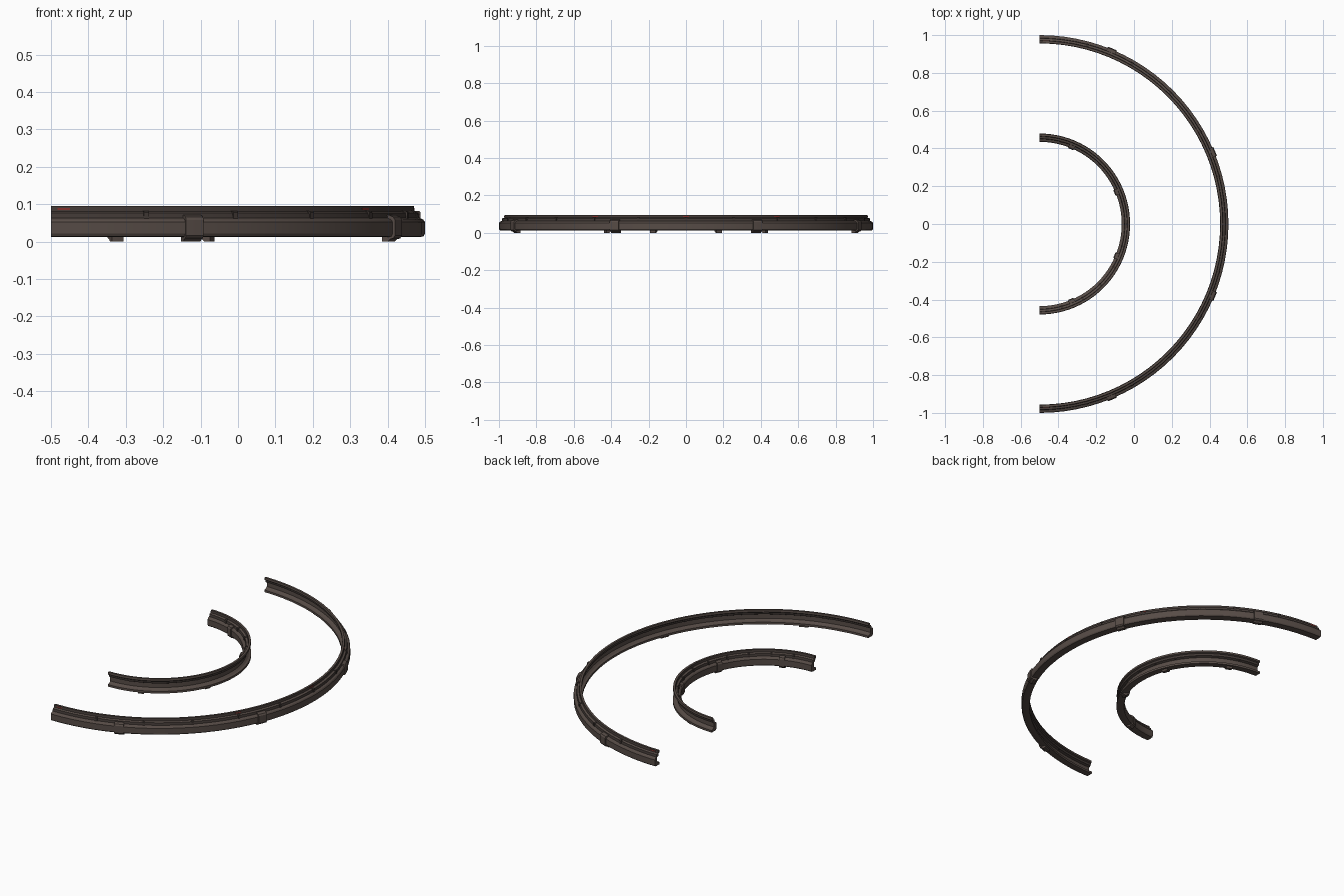
import bpy, bmesh, math

if "Cube" in bpy.data.objects:
    bpy.data.objects.remove(bpy.data.objects["Cube"])

CX = -0.5  # both rails curve around this point on x


def material(name, rgb):
    m = bpy.data.materials.new(name)
    m.diffuse_color = (*rgb, 1)
    m.use_nodes = True
    m.node_tree.nodes["Principled BSDF"].inputs["Base Color"].default_value = m.diffuse_color
    return m


BROWN = material("brown metal", (0.095, 0.072, 0.062))
DARK = material("dark brown metal", (0.055, 0.042, 0.037))
RED = material("dull red", (0.22, 0.03, 0.025))

# Cross-sections (radius, height) of the outer rail; the inner rail mirrors them
RAIL = [(0.985, 0.012), (0.996, 0.014), (1.0, 0.021), (1.0, 0.052), (0.995, 0.059),
        (0.985, 0.063), (0.983, 0.077), (0.972, 0.081), (0.970, 0.095),
        (0.958, 0.095), (0.957, 0.083), (0.964, 0.078), (0.966, 0.066),
        (0.978, 0.060), (0.978, 0.036), (0.968, 0.027), (0.956, 0.024), (0.956, 0.012)]
CLAMP = [(0.968, 0.000), (0.985, 0.000), (0.991, 0.006), (1.001, 0.009), (1.006, 0.016),
         (1.006, 0.058), (1.001, 0.066), (0.988, 0.071), (0.980, 0.071), (0.980, 0.058),
         (0.994, 0.055), (0.994, 0.018), (0.986, 0.013), (0.968, 0.013)]
RIB = [(0.970, 0.062), (0.988, 0.062), (0.988, 0.078), (0.984, 0.082), (0.970, 0.082)]
LAMP = [(0.966, 0.085), (0.9722, 0.085), (0.9719, 0.090), (0.966, 0.090)]


def sweep(name, profile, spans, steps, mirrored, mats, dark_rule=None):
    """Sweep a closed profile around the centre over each (start, end) span in degrees."""
    bm = bmesh.new()
    pts = [(1.435 - r, z) for r, z in profile] if mirrored else profile
    k = len(pts)
    for a0, a1 in spans:
        rings = []
        for i in range(steps + 1):
            a = math.radians(a0 + (a1 - a0) * i / steps)
            rings.append([bm.verts.new((CX + r * math.cos(a), r * math.sin(a), z)) for r, z in pts])
        for p, q in zip(rings, rings[1:]):
            for j in range(k):
                f = bm.faces.new((p[j], p[(j + 1) % k], q[(j + 1) % k], q[j]))
                if dark_rule and dark_rule(j):
                    f.material_index = 1
        bm.faces.new(rings[0][::-1])
        bm.faces.new(rings[-1])
    bmesh.ops.recalc_face_normals(bm, faces=bm.faces)
    me = bpy.data.meshes.new(name)
    bm.to_mesh(me)
    bm.free()
    for m in mats:
        me.materials.append(m)
    ob = bpy.data.objects.new(name, me)
    bpy.context.collection.objects.link(ob)
    bpy.context.view_layer.objects.active = ob
    ob.select_set(True)
    bpy.ops.object.shade_smooth_by_angle(angle=math.radians(25))
    ob.select_set(False)
    return ob


def around(angles, half):
    return [(a - half, a + half) for a in angles]


for label, mirrored, clamp_half in (("outer", False, 1.45), ("inner", True, 2.0)):
    # C-shaped rail, open toward the other rail; recessed upper steps are darker
    sweep(label + "_rail", RAIL, [(-90, 90)], 48, mirrored, [BROWN, DARK],
          lambda j: j in (5, 7, 10, 11, 12))
    # four clamps wrapping the closed side and forming feet
    sweep(label + "_clamps", CLAMP, around((-67.5, -22.5, 22.5, 67.5), clamp_half), 2, mirrored, [BROWN])
    # small joint ribs on the step below the top lip
    sweep(label + "_joint_ribs", RIB, around(range(-75, 76, 15), 0.4 if not mirrored else 0.7),
          1, mirrored, [DARK])

# thin red marks on the upper lip of the outer rail
sweep("red_marks", LAMP, around((-88, -30, 0, 30, 88), 1.0), 2, False, [RED])
